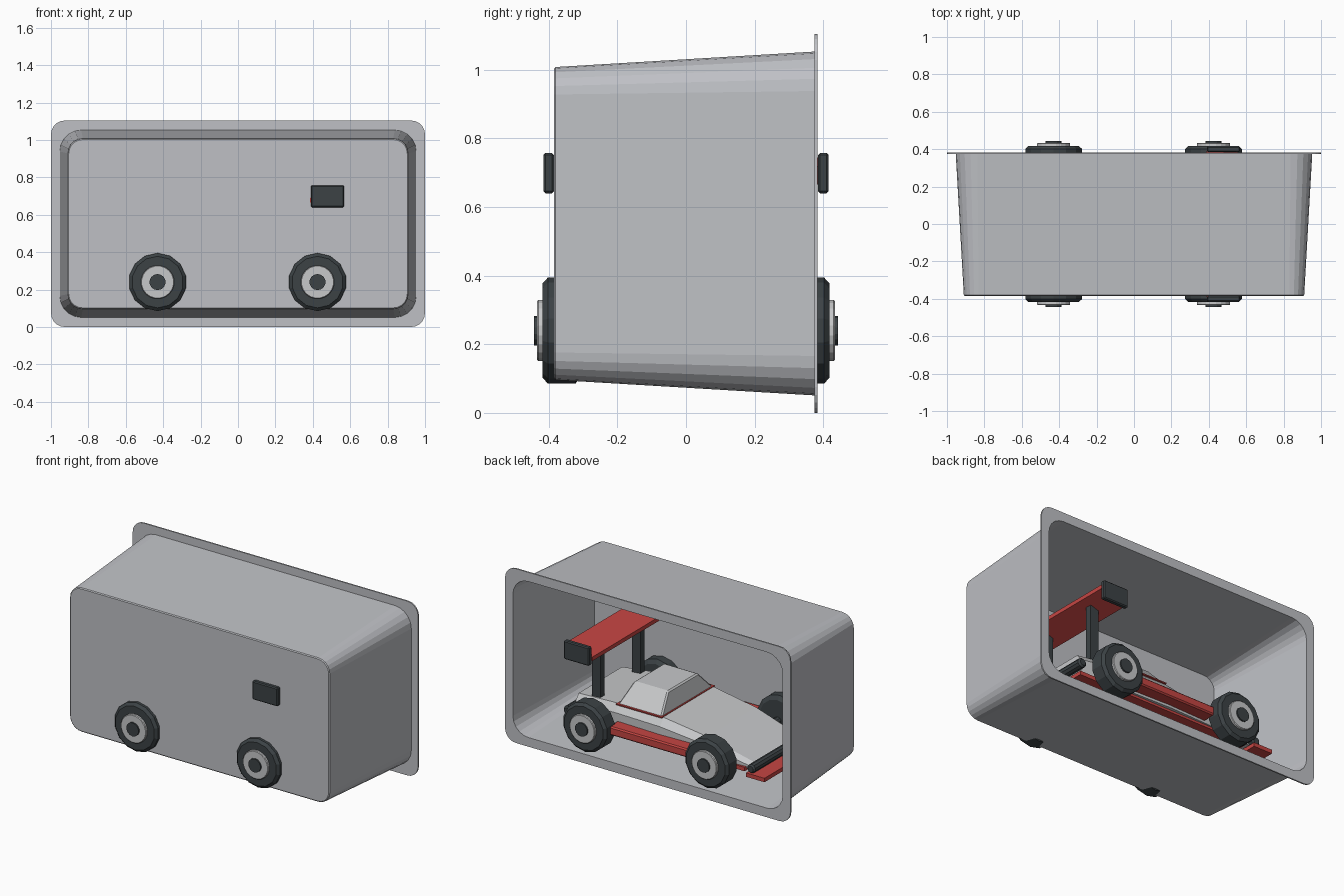
import bpy, bmesh, math
from mathutils import Vector

if "Cube" in bpy.data.objects:
    bpy.data.objects.remove(bpy.data.objects["Cube"])


def material(name, rgb):
    m = bpy.data.materials.new(name)
    m.diffuse_color = (*rgb, 1)
    m.use_nodes = True
    m.node_tree.nodes["Principled BSDF"].inputs["Base Color"].default_value = m.diffuse_color
    return m


GREY = material("tray grey", (0.52, 0.53, 0.56))
PALE = material("body pale grey", (0.57, 0.58, 0.59))
DARK = material("dark rubber", (0.045, 0.055, 0.06))
RED = material("red", (0.56, 0.06, 0.055))


def loft(name, rings, mat, bevel=0.0):
    """Closed solid skinned through equal-length rings of points."""
    bm = bmesh.new()
    loops = [[bm.verts.new(p) for p in ring] for ring in rings]
    n = len(loops[0])
    for a, b in zip(loops, loops[1:]):
        for i in range(n):
            j = (i + 1) % n
            bm.faces.new((a[i], a[j], b[j], b[i]))
    bm.faces.new(loops[0])
    bm.faces.new(loops[-1])
    bmesh.ops.recalc_face_normals(bm, faces=bm.faces)
    mesh = bpy.data.meshes.new(name)
    bm.to_mesh(mesh)
    bm.free()
    mesh.materials.append(mat)
    obj = bpy.data.objects.new(name, mesh)
    bpy.context.collection.objects.link(obj)
    if bevel:
        mod = obj.modifiers.new("soft edges", 'BEVEL')
        mod.width, mod.segments = bevel, 1
    return obj


def box(name, x, y, z, mat, bevel=0.0):
    rings = [[(x[0], y[0], h), (x[1], y[0], h), (x[1], y[1], h), (x[0], y[1], h)] for h in z]
    return loft(name, rings, mat, bevel)


def rounded_rect(y, hw, hh, r, steps=5):
    """Rounded rectangle in the xz plane around the tray axis."""
    pts = []
    for q, (sx, sz) in enumerate(((1, 1), (-1, 1), (-1, -1), (1, -1))):
        for k in range(steps + 1):
            a = math.pi / 2 * (q + k / steps)
            pts.append((sx * (hw - r) + r * math.cos(a), y,
                        0.552 + sz * (hh - r) + r * math.sin(a)))
    return pts


def circle(x, y, z, r, n):
    return [(x + r * math.cos(math.tau * (i + 0.5) / n), y,
             z + r * math.sin(math.tau * (i + 0.5) / n)) for i in range(n)]


def lathe(name, x, z, profile, n, mat):
    """Turned part about the y direction; profile holds (y, radius)."""
    return loft(name, [circle(x, y, z, r, n) for y, r in profile], mat)


# Hollow tray, open at the back, with a flat rim
loft("tray", [rounded_rect(*p) for p in (
    (-0.385, 0.905, 0.450, 0.075), (-0.380, 0.910, 0.456, 0.080),
    (0.374, 0.953, 0.501, 0.115), (0.374, 1.0, 0.552, 0.075),
    (0.383, 1.0, 0.552, 0.075), (0.383, 0.945, 0.494, 0.108),
    (-0.374, 0.902, 0.449, 0.074))], GREY)

# Wheels: tyre, hub disc and centre cap
for side in (-1, 1):
    for x in (-0.43, 0.425):
        tag = ("left" if side > 0 else "right") + ("_front" if x < 0 else "_rear")
        lathe("tyre_" + tag, x, 0.24, [(side * y, r) for y, r in (
            (0.305, 0.13), (0.322, 0.155), (0.402, 0.155), (0.418, 0.138))], 14, DARK)
        lathe("hub_" + tag, x, 0.24, [(side * y, r) for y, r in (
            (0.41, 0.09), (0.43, 0.09), (0.434, 0.086))], 20, PALE)
        lathe("cap_" + tag, x, 0.24, [(side * y, r) for y, r in (
            (0.42, 0.043), (0.443, 0.043))], 14, DARK)

# Axles
for x in (-0.43, 0.425):
    lathe("axle", x, 0.24, [(-0.31, 0.025), (0.31, 0.025)], 10, DARK)

# Car body, lofted from tail to nose: x, half width, shoulder height, top height
stations = ((0.60, 0.25, 0.30, 0.34), (0.30, 0.28, 0.32, 0.365),
            (-0.02, 0.29, 0.32, 0.365), (-0.32, 0.28, 0.285, 0.32),
            (-0.64, 0.25, 0.215, 0.23))
loft("body", [[(x, -w, 0.20), (x, w, 0.20), (x, w, s), (x, w * 0.87, t),
               (x, -w * 0.87, t), (x, -w, s)] for x, w, s, t in stations], PALE)

# Cabin with a red trim line below it
loft("cabin", [
    [(-0.01, -0.26, 0.36), (0.30, -0.26, 0.36), (0.30, 0.26, 0.36), (-0.01, 0.26, 0.36)],
    [(0.02, -0.15, 0.48), (0.26, -0.15, 0.48), (0.26, 0.15, 0.48), (0.02, 0.15, 0.48)],
], PALE, 0.008)
box("cabin_trim", (-0.016, 0.306), (-0.265, 0.265), (0.362, 0.369), RED)

# Red floor, side skirts and dark keel
box("floor", (-0.60, 0.62), (-0.27, 0.27), (0.185, 0.21), RED)
for side in (-1, 1):
    y = sorted((side * 0.27, side * 0.365))
    box("side_skirt", (-0.29, 0.29), y, (0.215, 0.27), RED, 0.008)
box("keel", (-0.45, 0.60), (-0.20, 0.20), (0.15, 0.19), DARK, 0.012)

# Front splitter and both bumper bars
box("front_splitter", (-0.76, -0.63), (-0.30, 0.30), (0.17, 0.195), RED)
lathe("front_bumper", -0.655, 0.22, [(-0.29, 0.02), (-0.28, 0.028), (0.28, 0.028), (0.29, 0.02)], 10, DARK)
lathe("rear_bumper", 0.625, 0.25, [(-0.30, 0.02), (-0.29, 0.03), (0.29, 0.03), (0.30, 0.02)], 10, DARK)

# Rear wing: tilted blade, end plates and posts
loft("wing_blade", [[(0.385, y, 0.665), (0.385, y, 0.69), (0.555, y, 0.745), (0.555, y, 0.72)]
                    for y in (-0.388, 0.388)], RED)
for side in (-1, 1):
    box("wing_end_plate", (0.39, 0.567), sorted((side * 0.385, side * 0.416)),
        (0.64, 0.757), DARK, 0.006)
    box("wing_post", (0.445, 0.505), sorted((side * 0.18, side * 0.22)), (0.33, 0.70), DARK)
